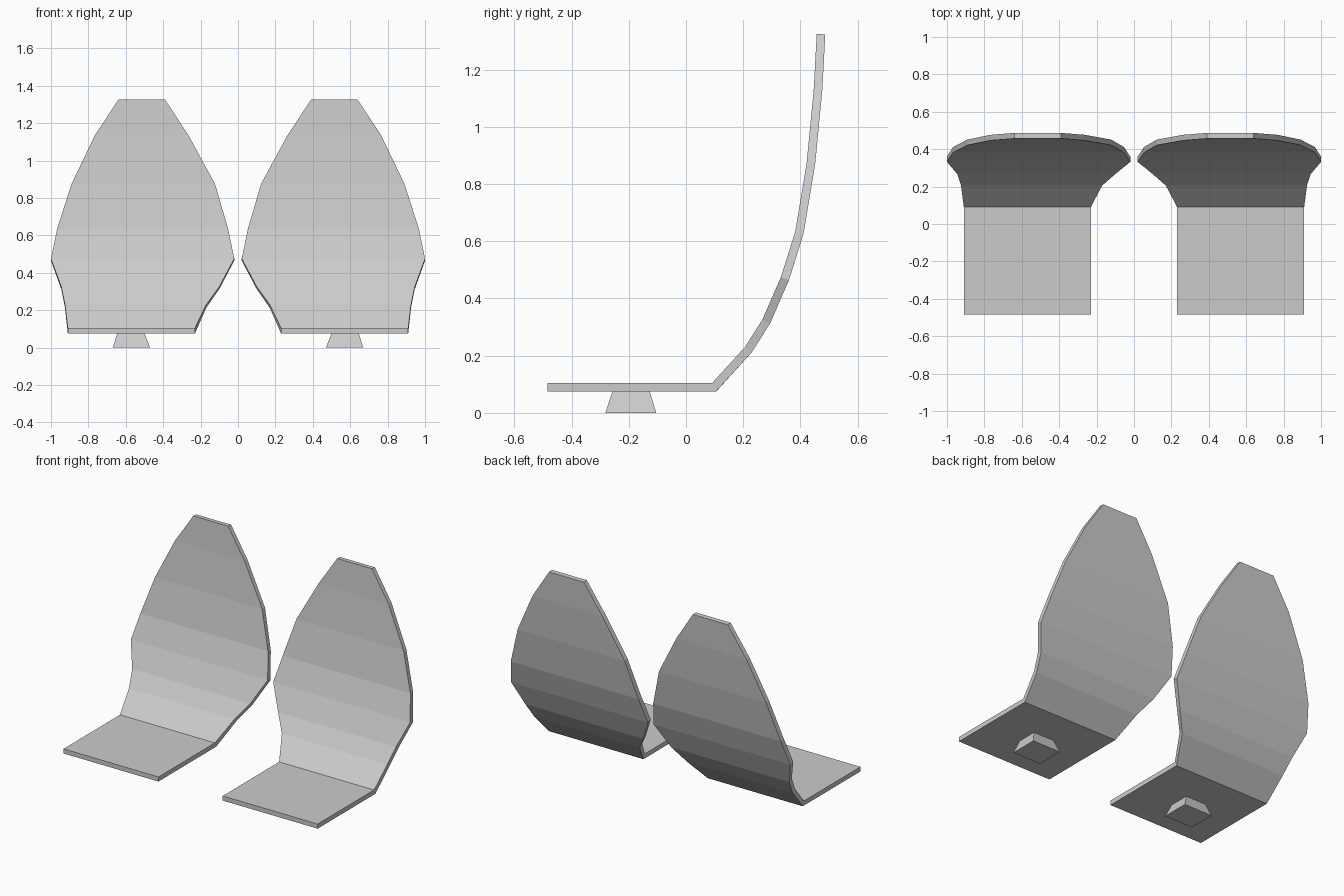
import bpy
import bmesh

cube = bpy.data.objects.get("Cube")
if cube:
    bpy.data.objects.remove(cube, do_unlink=True)

GREY = (0.6, 0.6, 0.6, 1.0)
grey = bpy.data.materials.new("plain grey")
grey.use_nodes = True
grey.diffuse_color = GREY
grey.node_tree.nodes["Principled BSDF"].inputs["Base Color"].default_value = GREY


def make_object(name, bm):
    """Turn a bmesh into a flat-shaded grey object mirrored across x."""
    bmesh.ops.recalc_face_normals(bm, faces=bm.faces) if name == "foot" else None
    mesh = bpy.data.meshes.new(name)
    bm.to_mesh(mesh)
    bm.free()
    mesh.materials.append(grey)
    obj = bpy.data.objects.new(name, mesh)
    bpy.context.collection.objects.link(obj)
    return obj


def add_mirror(obj):
    mirror = obj.modifiers.new("Mirror", 'MIRROR')
    mirror.use_mirror_merge = False


# Curved seat shell: rows of (y, z, inner x, outer x) from seat front to back top
ROWS = [
    (-0.485, 0.105, 0.23, 0.91),
    (0.092, 0.105, 0.23, 0.91),
    (0.206, 0.23, 0.17, 0.925),
    (0.267, 0.326, 0.10, 0.945),
    (0.332, 0.475, 0.02, 1.0),
    (0.382, 0.635, 0.053, 0.967),
    (0.422, 0.875, 0.123, 0.89),
    (0.447, 1.135, 0.265, 0.765),
    (0.457, 1.325, 0.39, 0.64),
]
bm = bmesh.new()
edges = [(bm.verts.new((x0, y, z)), bm.verts.new((x1, y, z))) for y, z, x0, x1 in ROWS]
for (a, b), (c, d) in zip(edges, edges[1:]):
    bm.faces.new((a, b, d, c))
shell = make_object("seat_and_backrest", bm)
solid = shell.modifiers.new("Thickness", 'SOLIDIFY')
solid.thickness = 0.03
solid.offset = -1
solid.use_even_offset = True
add_mirror(shell)

# Tapered foot under each seat, wider at the floor
bm = bmesh.new()
rings = []
for z, x0, x1, y0, y1 in ((0, 0.47, 0.67, -0.282, -0.104),
                          (0.076, 0.5, 0.645, -0.257, -0.127)):
    rings.append([bm.verts.new((x, y, z)) for x, y in ((x0, y0), (x1, y0), (x1, y1), (x0, y1))])
low, high = rings
bm.faces.new(low)
bm.faces.new(high)
for i in range(4):
    j = (i + 1) % 4
    bm.faces.new((low[i], low[j], high[j], high[i]))
foot = make_object("foot", bm)
add_mirror(foot)
